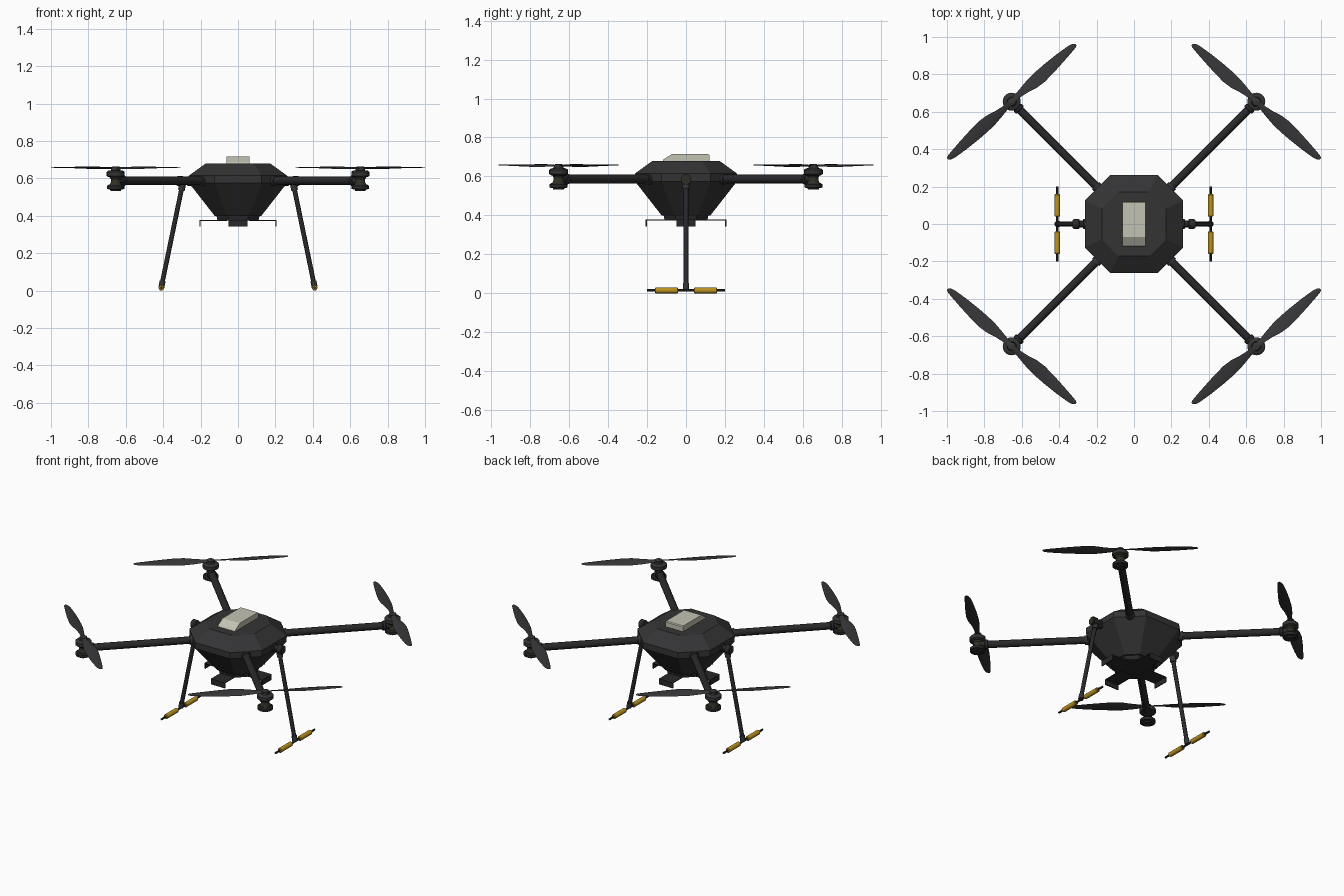
import bpy, bmesh, math
from mathutils import Vector

cube = bpy.data.objects.get("Cube")
if cube:
    bpy.data.objects.remove(cube, do_unlink=True)


def material(name, rgb, rough=0.6):
    m = bpy.data.materials.new(name)
    m.use_nodes = True
    m.diffuse_color = (*rgb, 1)
    b = m.node_tree.nodes["Principled BSDF"]
    b.inputs["Base Color"].default_value = (*rgb, 1)
    b.inputs["Roughness"].default_value = rough
    return m


SHELL = material("charcoal shell", (0.034, 0.034, 0.036))
CARBON = material("dark carbon", (0.022, 0.022, 0.024))
BLADE = material("blade grey", (0.038, 0.038, 0.041))
OLIVE = material("dark olive", (0.030, 0.030, 0.018))
YELLOW = material("foam yellow", (0.50, 0.29, 0.015))
BEIGE = material("pale beige", (0.54, 0.54, 0.45))


def finish(name, bm, mat, smooth=False):
    bmesh.ops.recalc_face_normals(bm, faces=bm.faces)
    me = bpy.data.meshes.new(name)
    bm.to_mesh(me)
    bm.free()
    me.materials.append(mat)
    ob = bpy.data.objects.new(name, me)
    bpy.context.collection.objects.link(ob)
    if smooth:
        bpy.ops.object.select_all(action='DESELECT')
        ob.select_set(True)
        bpy.context.view_layer.objects.active = ob
        bpy.ops.object.shade_smooth_by_angle(angle=math.radians(35))
    return ob


def loft(name, rings, mat, smooth=False):
    """Skin a list of closed point rings and cap both ends."""
    bm = bmesh.new()
    vs = [[bm.verts.new(p) for p in r] for r in rings]
    n = len(vs[0])
    for a, b in zip(vs, vs[1:]):
        for i in range(n):
            j = (i + 1) % n
            bm.faces.new((a[i], a[j], b[j], b[i]))
    bm.faces.new(vs[0][::-1])
    bm.faces.new(vs[-1])
    return finish(name, bm, mat, smooth)


def lathe(name, start, direction, profile, mat, n=16):
    """Turn (distance, radius) pairs around an axis."""
    d = Vector(direction).normalized()
    q = d.to_track_quat('Z', 'Y')
    rings = []
    for t, r in profile:
        rings.append([Vector(start) + q @ Vector((r * math.cos(2 * math.pi * i / n),
                      r * math.sin(2 * math.pi * i / n), t)) for i in range(n)])
    return loft(name, rings, mat, True)


def tube(name, a, b, r, mat, n=16):
    d = Vector(b) - Vector(a)
    return lathe(name, a, d, [(0, r), (d.length, r)], mat, n)


def box(name, x0, x1, y0, y1, z0, z1, mat):
    return loft(name, [[(x0, y0, z), (x1, y0, z), (x1, y1, z), (x0, y1, z)]
                       for z in (z0, z1)], mat)


def octagon(h, z, ratio=0.48):
    k = h * ratio
    return [(h, -k, z), (h, k, z), (k, h, z), (-k, h, z),
            (-h, k, z), (-h, -k, z), (-k, -h, z), (k, -h, z)]


# Faceted body and the plate beneath it
loft("body", [octagon(0.125, 0.40), octagon(0.262, 0.575),
              octagon(0.262, 0.615), octagon(0.172, 0.68)], SHELL)
loft("base_plate", [octagon(0.11, 0.375), octagon(0.115, 0.40)], CARBON)

# Beige module on top, with a sloped front
side = [(-0.12, 0.678), (-0.115, 0.688), (-0.07, 0.716), (0.115, 0.716), (0.12, 0.71), (0.12, 0.678)]
loft("top_module", [[(x, y, z) for y, z in side] for x in (-0.062, 0.062)], BEIGE)

# Four thin under-brackets with bent-down ends
for k, label in enumerate(("left", "back", "right", "front")):
    a = k * math.pi / 2
    c, s = math.cos(a), math.sin(a)
    prof = [(0.06, 0.373), (0.201, 0.373), (0.201, 0.342), (0.207, 0.342),
            (0.207, 0.378), (0.06, 0.378)]
    loft("under_bracket_" + label,
         [[(u * c - w * s, u * s + w * c, z) for u, z in prof] for w in (-0.05, 0.05)], CARBON)

# Blade stations: (distance from hub, inner edge, outer edge, pitch slope)
STATIONS = [(0.0, -0.014, 0.014, 0.25), (0.05, -0.015, 0.016, 0.3), (0.10, -0.020, 0.027, 0.28),
            (0.15, -0.024, 0.043, 0.22), (0.20, -0.023, 0.050, 0.18), (0.27, -0.018, 0.049, 0.14),
            (0.35, -0.009, 0.045, 0.11), (0.42, 0.002, 0.040, 0.08), (0.447, 0.010, 0.037, 0.07),
            (0.458, 0.021, 0.032, 0.06)]
M = 0.654
R2 = math.sqrt(0.5)

for sx, lr in ((1, "left"), (-1, "right")):
    for sy, fb in ((-1, "front"), (1, "back")):
        tag = f"{fb}_{lr}"
        cx, cy = sx * M, sy * M
        out = Vector((sx, sy, 0))
        # Arm, root socket and end clamp
        tube("arm_" + tag, (sx * 0.1, sy * 0.1, 0.587), (cx, cy, 0.587), 0.022, CARBON)
        tube("arm_socket_" + tag, (sx * 0.15, sy * 0.15, 0.587),
             (sx * 0.205, sy * 0.205, 0.587), 0.028, SHELL)
        lathe("arm_clamp_" + tag, (cx - sx * 0.045, cy - sy * 0.045, 0.587), out,
              [(0, 0.024), (0.004, 0.029), (0.018, 0.029), (0.022, 0.024)], CARBON)
        # Motor pod: lower cup, waist and upper can
        lathe("motor_waist_" + tag, (cx, cy, 0), (0, 0, 1),
              [(0.55, 0.042), (0.578, 0.026), (0.596, 0.026), (0.618, 0.042)], OLIVE)
        lathe("motor_lower_" + tag, (cx, cy, 0), (0, 0, 1),
              [(0.533, 0.028), (0.54, 0.030), (0.543, 0.046), (0.56, 0.046), (0.566, 0.038)], CARBON, 20)
        lathe("motor_upper_" + tag, (cx, cy, 0), (0, 0, 1),
              [(0.606, 0.038), (0.612, 0.048), (0.634, 0.048), (0.641, 0.040), (0.643, 0.026),
               (0.652, 0.024)], SHELL, 20)
        lathe("propeller_hub_" + tag, (cx, cy, 0), (0, 0, 1),
              [(0.648, 0.022), (0.661, 0.022), (0.664, 0.016)], BLADE)
        # Two blades, turned half a circle apart
        for turn, half in ((1, "a"), (-1, "b")):
            rings = []
            for u, v0, v1, slope in STATIONS:
                ring = []
                vm = (v0 + v1) / 2
                for f, h in ((0, 0), (0.3, 0.003), (0.7, 0.0025), (1, 0), (0.7, -0.0015), (0.3, -0.0015)):
                    v = v0 + (v1 - v0) * f
                    x = turn * (u + v) * R2
                    y = turn * (v - u) * R2
                    z = 0.655 + 0.008 * u + h + (v - vm) * slope
                    ring.append((cx + sx * x, cy + sy * y, z))
                rings.append(ring)
            loft(f"propeller_blade_{half}_{tag}", rings, BLADE, True)

# Landing gear on each side
for sx, lr in ((1, "left"), (-1, "right")):
    lathe("leg_mount_" + lr, (sx * 0.24, 0, 0.585), (sx, 0, 0),
          [(0, 0.028), (0.03, 0.026), (0.034, 0.019), (0.05, 0.019), (0.054, 0.027),
           (0.084, 0.027)], CARBON)
    tube("leg_mount_cap_" + lr, (sx * 0.322, 0, 0.585), (sx * 0.328, 0, 0.585), 0.022, OLIVE)
    top, foot = Vector((sx * 0.295, 0, 0.575)), Vector((sx * 0.41, 0, 0.018))
    tube("leg_" + lr, top, foot, 0.0125, CARBON)
    tube("leg_top_collar_" + lr, top, top.lerp(foot, 0.07), 0.018, SHELL)
    tube("leg_foot_collar_" + lr, top.lerp(foot, 0.94), foot, 0.016, SHELL)
    tube("skid_bar_" + lr, (sx * 0.41, -0.2, 0.015), (sx * 0.41, 0.2, 0.015), 0.0065, CARBON, 10)
    for sy, fb in ((-1, "front"), (1, "back")):
        lathe(f"skid_foam_{fb}_{lr}", (sx * 0.41, sy * 0.04, 0.015), (0, sy, 0),
              [(0, 0.012), (0.004, 0.015), (0.116, 0.015), (0.12, 0.012)], YELLOW, 12)
